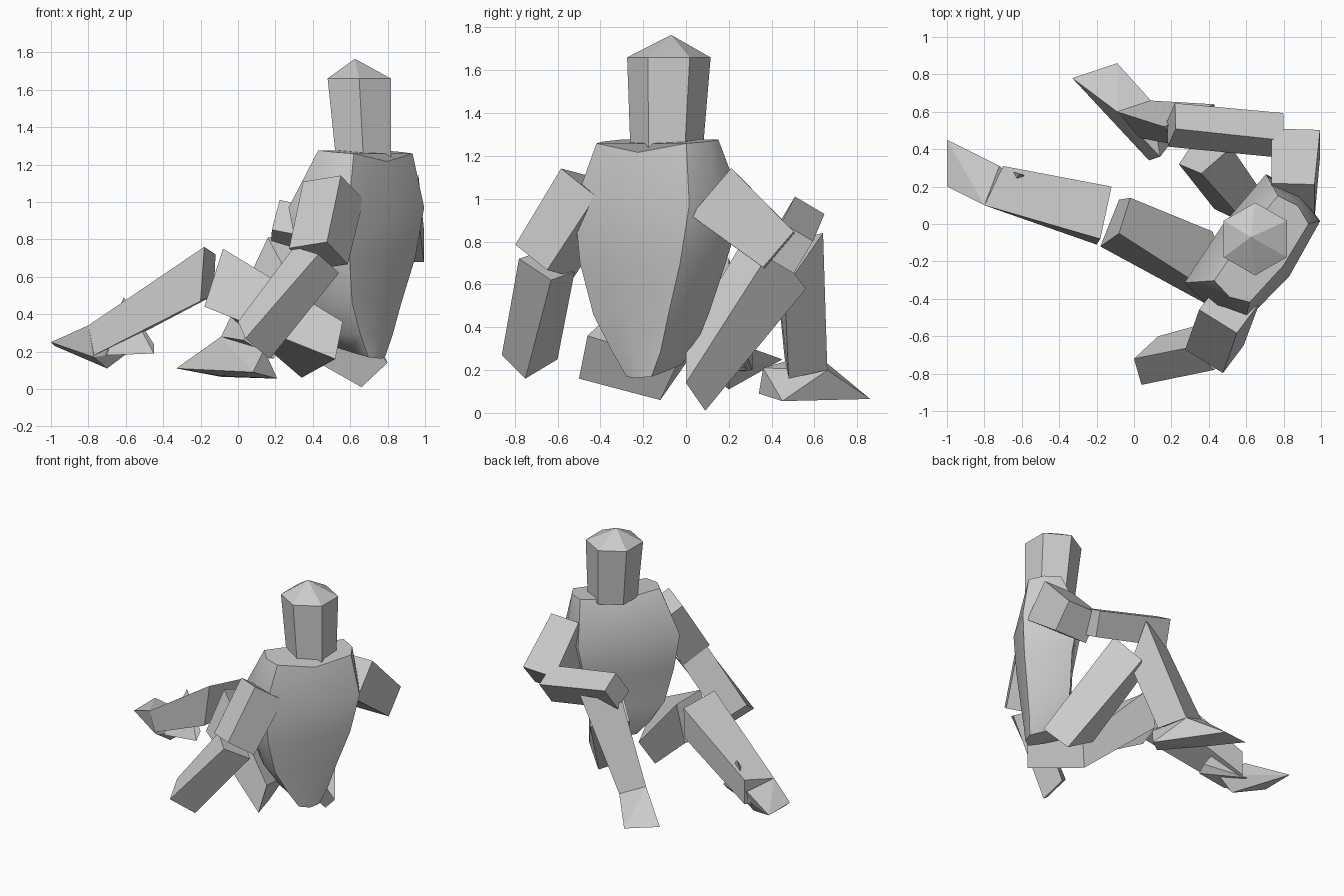
import bpy, bmesh
from math import cos, sin, radians
from mathutils import Vector

if "Cube" in bpy.data.objects:
    bpy.data.objects.remove(bpy.data.objects["Cube"])


def finish(name, bm, smooth=False):
    bmesh.ops.recalc_face_normals(bm, faces=bm.faces[:])
    mesh = bpy.data.meshes.new(name)
    bm.to_mesh(mesh)
    bm.free()
    ob = bpy.data.objects.new(name, mesh)
    bpy.context.collection.objects.link(ob)
    if smooth:
        bpy.ops.object.select_all(action='DESELECT')
        ob.select_set(True)
        bpy.context.view_layer.objects.active = ob
        bpy.ops.object.shade_smooth_by_angle(angle=radians(50))
    return ob


def loft(name, rings, apex=None, smooth=False):
    """Skin equal-length rings; the last one may close to an apex."""
    bm = bmesh.new()
    rows = [[bm.verts.new(p) for p in r] for r in rings]
    n = len(rows[0])
    for a, b in zip(rows, rows[1:]):
        for i in range(n):
            j = (i + 1) % n
            bm.faces.new((a[i], a[j], b[j], b[i]))
    bm.faces.new(rows[0])
    if apex:
        tip = bm.verts.new(apex)
        for i in range(n):
            bm.faces.new((rows[-1][i], rows[-1][(i + 1) % n], tip))
    else:
        bm.faces.new(rows[-1])
    return finish(name, bm, smooth)


def limb(name, a, b, side, size_a, size_b):
    """Tapered four-sided block from a to b; side sets its roll."""
    a, b, side = Vector(a), Vector(b), Vector(side)
    axis = (b - a).normalized()
    u = (side - axis * side.dot(axis)).normalized()
    v = axis.cross(u)
    rings = []
    for c, (w, d) in ((a, size_a), (b, size_b)):
        rings.append([c + u * w * i / 2 + v * d * j / 2
                      for i, j in ((-1, -1), (1, -1), (1, 1), (-1, 1))])
    return loft(name, rings)


def wedge(name, points):
    """Faceted block around a few corner points."""
    bm = bmesh.new()
    for p in points:
        bm.verts.new(p)
    bmesh.ops.convex_hull(bm, input=bm.verts[:])
    return finish(name, bm)


# Torso: rounded-box rings turned towards the back left
lateral, facing = Vector((0.6, 0.8, 0)), Vector((-0.8, 0.6, 0))
rings = []
# z, left edge, right edge, back, front, rise towards the front
for z, s0, s1, f0, f1, tilt in ((0.20, -0.08, 0.09, -0.15, 0.12, 0.25),
                                (0.30, -0.17, 0.16, -0.16, 0.14, 0.1),
                                (0.46, -0.28, 0.23, -0.18, 0.16, 0),
                                (0.70, -0.35, 0.33, -0.21, 0.17, 0),
                                (0.97, -0.38, 0.40, -0.23, 0.22, 0),
                                (1.27, -0.27, 0.34, -0.17, 0.09, 0.08)):
    ring = []
    for s, f in ((1, 0), (.93, .9), (0, 1), (-.93, .9),
                 (-1, 0), (-.86, -.8), (0, -1), (.86, -.8)):
        fo = (f0 + f1) / 2 + f * (f1 - f0) / 2
        p = Vector((0.64, -0.15, z + tilt * fo))
        p += lateral * ((s0 + s1) / 2 + s * (s1 - s0) / 2) + facing * fo
        # dip at the neck, front and back
        if z > 1.2 and s == 0:
            p.z -= 0.04
        ring.append(p)
    rings.append(ring)
loft("torso", rings, smooth=True)


# Head: six-sided column with a low pointed top
def hexagon(x, y, z, r):
    return [(x + r * cos(radians(90 + 60 * k)),
             y + r * sin(radians(90 + 60 * k)), z) for k in range(6)]


loft("head", [hexagon(0.67, -0.09, 1.24, 0.17),
              hexagon(0.648, -0.08, 1.66, 0.195)], apex=(0.625, -0.07, 1.765))

# Front arm, propped on the ground side
limb("front_upper_arm", (0.51, -0.44, 1.06), (0.43, -0.66, 0.71),
     (0.8, -0.6, 0), (0.24, 0.24), (0.24, 0.22))
loft("front_forearm", [
    [(.54, -.63, .62), (.43, -.78, .72), (.30, -.66, .76), (.42, -.52, .66)],
    [(.17, -.75, .16), (.04, -.86, .27), (.00, -.72, .36), (.13, -.60, .25)]])

# Rear arm, resting across the raised knee
limb("rear_upper_arm", (0.85, 0.12, 1.03), (0.865, 0.435, 0.76),
     (1, 0, 0), (0.23, 0.29), (0.26, 0.22))
limb("rear_forearm", (0.78, 0.475, 0.77), (0.20, 0.53, 0.89),
     (0, 1, -0.6), (0.17, 0.18), (0.16, 0.19))

# Front leg, stretched out
loft("front_thigh", [
    [(.56, -.46, .36), (.52, -.50, .16), (.34, -.12, .06), (.42, -.04, .23)],
    [(-.08, -.05, .75), (-.18, -.12, .44), (-.08, .13, .42), (-.02, .14, .70)]])
loft("front_shin", [
    [(-.18, -.08, .76), (-.12, .20, .72), (-.13, .20, .50), (-.20, -.11, .47)],
    [(-.80, .10, .34), (-.70, .31, .38), (-.70, .31, .20), (-.77, .12, .18)]])
wedge("front_foot", [(-1, .45, .25), (-1, .20, .25), (-.98, .22, .23),
                     (-.80, .10, .34), (-.77, .12, .17), (-.70, .20, .11),
                     (-.58, .20, .20), (-.72, .31, .30)])
wedge("front_heel", [(-.61, .27, .49), (-.58, .19, .30), (-.45, .20, .24),
                     (-.45, .15, .19), (-.75, .30, .20), (-.70, .12, .18)])

# Rear leg, knee raised
loft("rear_thigh", [
    [(.80, .00, .14), (.66, .09, .01), (.43, .08, .14), (.60, .00, .35)],
    [(.52, .41, .78), (.40, .56, .58), (.24, .32, .57), (.36, .27, .81)]])
loft("rear_shin", [
    [(.43, .64, .84), (.16, .52, .81), (.24, .42, .66), (.42, .46, .58)],
    [(.09, .66, .20), (-.09, .60, .28), (.03, .46, .26), (.19, .48, .16)]])
wedge("rear_foot", [(-.33, .78, .11), (-.09, .86, .065), (.09, .66, .20),
                    (-.09, .60, .28), (.08, .34, .09), (.21, .45, .055),
                    (-.10, .60, .07), (.14, .36, .21)])
